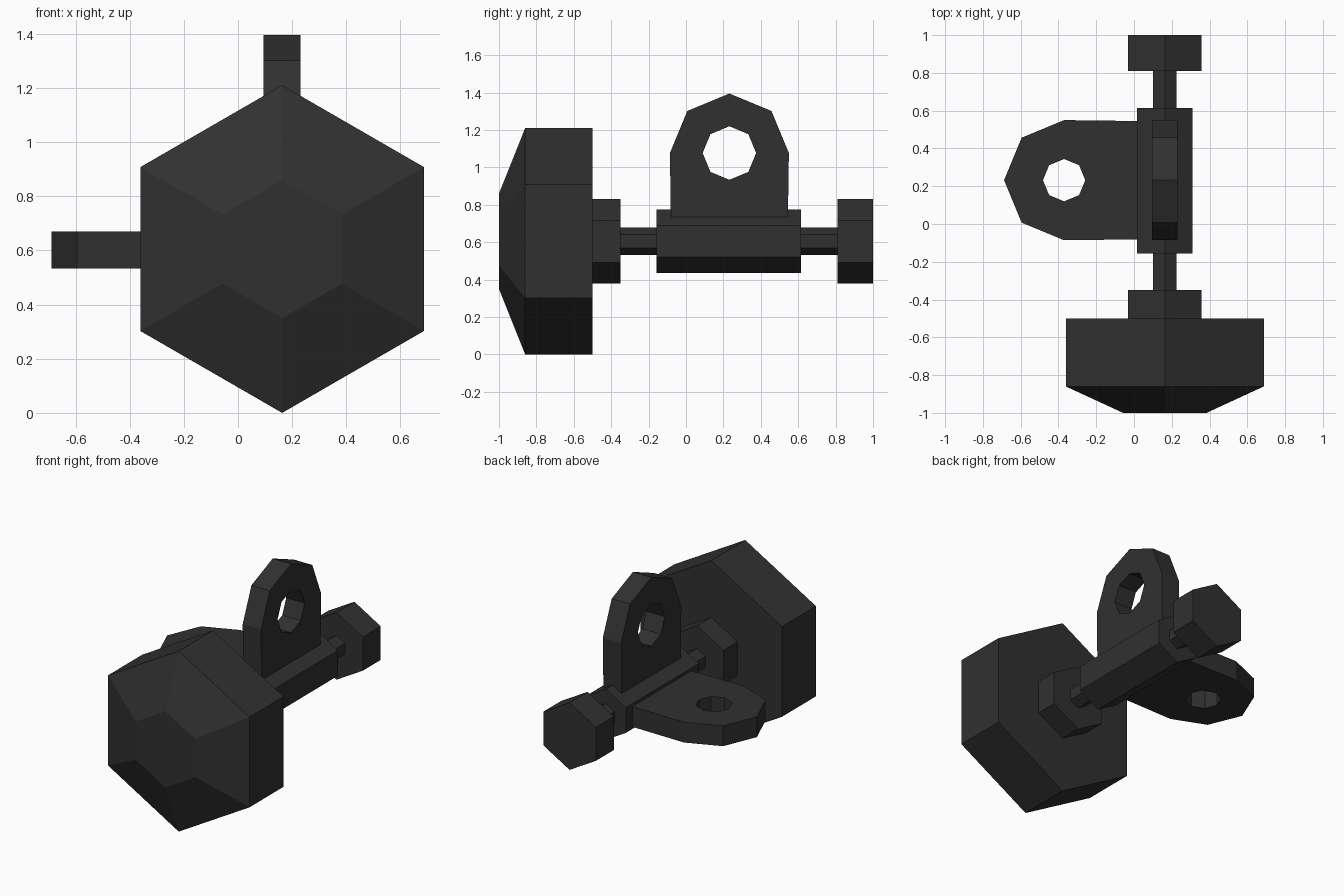
import bpy, bmesh
from math import sin, cos, pi

if "Cube" in bpy.data.objects:
    bpy.data.objects.remove(bpy.data.objects["Cube"])

AX, AZ = 0.163, 0.605   # centre line of the bolt, running along y

dark = bpy.data.materials.new("dark_metal")
dark.diffuse_color = (0.03, 0.03, 0.03, 1)
dark.use_nodes = True
dark.node_tree.nodes["Principled BSDF"].inputs["Base Color"].default_value = dark.diffuse_color


def finish(bm, name):
    bmesh.ops.recalc_face_normals(bm, faces=bm.faces)
    me = bpy.data.meshes.new(name)
    bm.to_mesh(me)
    bm.free()
    me.materials.append(dark)
    ob = bpy.data.objects.new(name, me)
    bpy.context.collection.objects.link(ob)
    return ob


def hex_part(name, profile):
    """Six-sided solid along y from (y, corner radius) stations."""
    bm = bmesh.new()
    rings = []
    for y, r in profile:
        rings.append([bm.verts.new((AX + r * cos(pi / 2 + i * pi / 3), y,
                                    AZ + r * sin(pi / 2 + i * pi / 3)))
                      for i in range(6)])
    for a, b in zip(rings, rings[1:]):
        for i in range(6):
            j = (i + 1) % 6
            bm.faces.new((a[i], a[j], b[j], b[i]))
    bm.faces.new(rings[0])
    bm.faces.new(rings[-1])
    return finish(bm, name)


def lug(name, place, centre, hole):
    """Eyed plate: half-octagon end, straight sides to the sleeve, octagonal hole.
    place maps (y, distance from axis, thickness) to a point."""
    yc, R, half, base = 0.232, 0.318, 0.068, 0.13
    outer = [(yc + R * cos(i * pi / 4), centre + R * sin(i * pi / 4)) for i in range(5)]
    outer += [(yc - 0.313, base), (yc, base), (yc + 0.313, base)]
    inner = [(yc + hole * cos(i * pi / 4), centre + hole * sin(i * pi / 4)) for i in range(8)]
    bm = bmesh.new()
    o0, o1, i0, i1 = [[bm.verts.new(place(y, d, t)) for y, d in loop]
                      for loop in (outer, inner) for t in (-half, half)]
    for i in range(8):
        j = (i + 1) % 8
        for a, b in ((o0, i0), (i0, i1), (i1, o1), (o1, o0)):
            bm.faces.new((a[i], a[j], b[j], b[i]))
    return finish(bm, name)


# Bolt: large chamfered head, collar, shaft and end nut
hex_part("large_head", [(-1.0, 0.255), (-0.86, 0.605), (-0.5, 0.605)])
hex_part("head_collar", [(-0.5, 0.225), (-0.35, 0.225)])
hex_part("shaft", [(-0.36, 0.073), (0.82, 0.073)])
hex_part("end_nut", [(0.81, 0.225), (1.0, 0.225)])

# Hinge sleeve around the shaft
hex_part("sleeve", [(-0.157, 0.17), (0.615, 0.17)])

# Two eyed lugs, one upright and one to the side
lug("upright_lug", lambda y, d, t: (AX + t, y, AZ + d), 0.472, 0.143)
lug("side_lug", lambda y, d, t: (AX - d, y, AZ - 0.003 + t), 0.533, 0.112)
